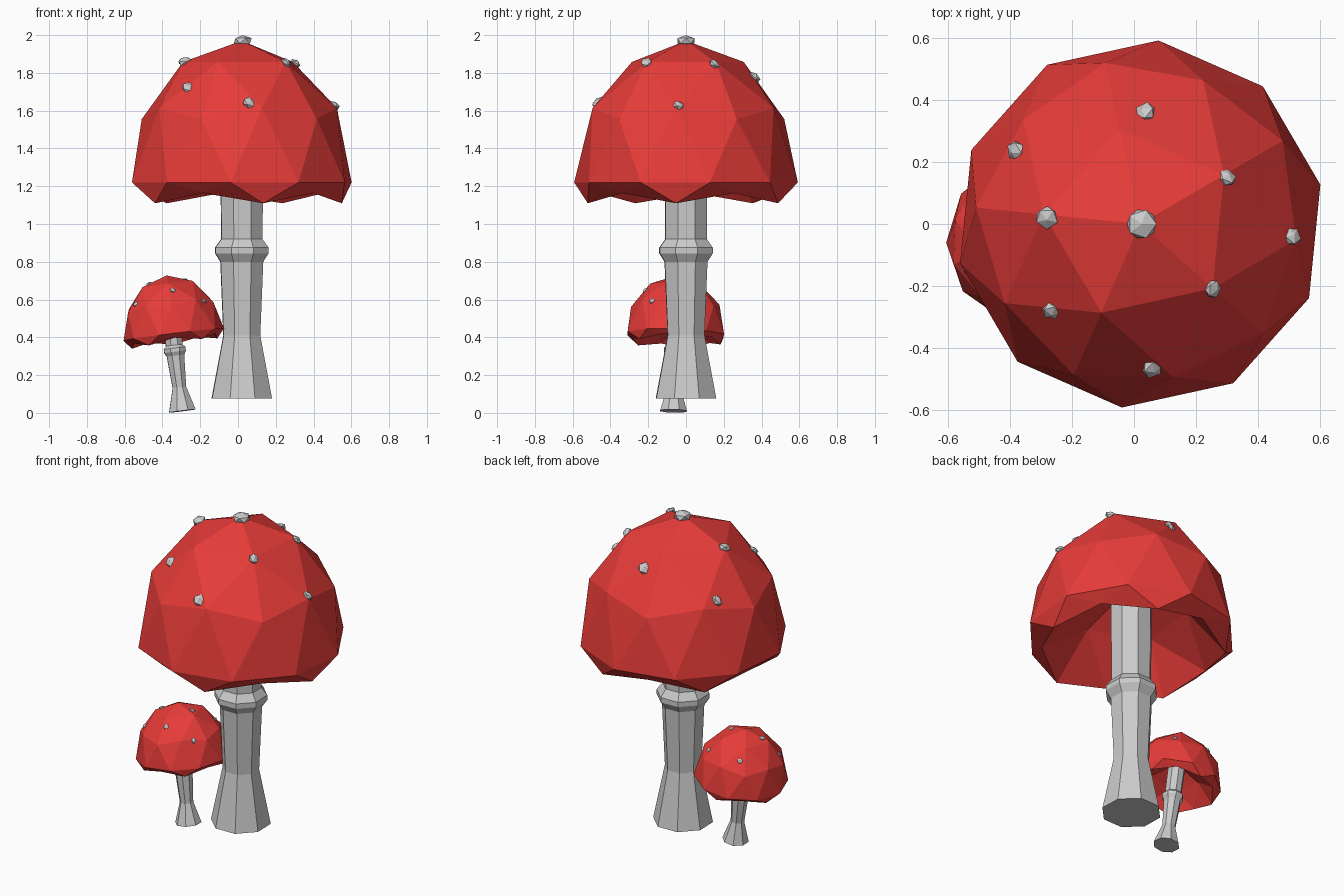
import bpy, bmesh, math
from mathutils import Matrix, Vector
from mathutils.bvhtree import BVHTree

if "Cube" in bpy.data.objects:
    bpy.data.objects.remove(bpy.data.objects["Cube"])

red = bpy.data.materials.new("cap_red")
red.diffuse_color = (0.8, 0.045, 0.04, 1)
red.use_nodes = True
red.node_tree.nodes["Principled BSDF"].inputs["Base Color"].default_value = red.diffuse_color


def finish(bm, name, mat=None):
    bmesh.ops.recalc_face_normals(bm, faces=bm.faces)
    me = bpy.data.meshes.new(name)
    bm.to_mesh(me)
    bm.free()
    ob = bpy.data.objects.new(name, me)
    bpy.context.collection.objects.link(ob)
    if mat:
        me.materials.append(mat)
    return ob


# Cap: icosphere whose underside is pushed up into a hollow; returns its surface for placing spots
def make_cap(name, matrix):
    bm = bmesh.new()
    bmesh.ops.create_icosphere(bm, subdivisions=2, radius=1)
    for v in bm.verts:
        for limit, new_z in ((-0.95, 0.45), (-0.7, 0.21), (-0.49, -0.075), (-0.3, -0.147)):
            if v.co.z < limit:
                v.co.z = new_z
                break
    bm.transform(matrix)
    tree = BVHTree.FromBMesh(bm)
    finish(bm, name, red)
    return tree


# Stem: eight-sided profile of (height, radius) with a collar ring
def make_stem(name, profile, matrix, sides=8):
    bm = bmesh.new()
    rings = []
    for z, r in profile:
        ring = []
        for i in range(sides):
            a = math.radians(24) + math.tau * i / sides
            ring.append(bm.verts.new((r * math.cos(a), r * math.sin(a), z)))
        rings.append(ring)
    for lo, hi in zip(rings, rings[1:]):
        for i in range(sides):
            j = (i + 1) % sides
            bm.faces.new((lo[i], lo[j], hi[j], hi[i]))
    bm.faces.new(rings[0][::-1])
    bm.faces.new(rings[-1])
    bm.transform(matrix)
    finish(bm, name)


# Spots: flattened icosahedra seated on the cap surface
def make_spots(name, tree, spots, flat=0.6):
    bm = bmesh.new()
    for x, y, r in spots:
        hit, normal, _, _ = tree.ray_cast(Vector((x, y, 3)), Vector((0, 0, -1)))
        if hit is None:
            continue
        turn = normal.to_track_quat('Z', 'Y').to_matrix().to_4x4()
        m = Matrix.Translation(hit) @ turn @ Matrix.Diagonal((r, r, r * flat, 1))
        bmesh.ops.create_icosphere(bm, subdivisions=1, radius=1, matrix=m)
    finish(bm, name)


def rot(deg, axis):
    return Matrix.Rotation(math.radians(deg), 4, axis)


# Large mushroom
tree = make_cap("large_cap", Matrix.Translation((0.02, 0, 1.22)) @ rot(-41.7, 'Z')
                @ Matrix.Diagonal((0.595, 0.595, 0.75, 1)))
make_stem("large_stem", [(0.075, 0.172), (0.41, 0.105), (0.80, 0.122), (0.845, 0.152),
                         (0.875, 0.152), (0.92, 0.118), (1.5, 0.122)],
          Matrix.Translation((0.02, 0, 0)))
make_spots("large_spots", tree,
           [(-0.38, 0.235, 0.037), (0.035, 0.36, 0.038), (0.30, 0.15, 0.032),
            (-0.28, 0.02, 0.04), (0.51, -0.04, 0.032), (0.255, -0.21, 0.032),
            (-0.265, -0.28, 0.034), (0.06, -0.465, 0.038)])
top = bmesh.new()
bmesh.ops.create_icosphere(top, subdivisions=1, radius=1,
                           matrix=Matrix.Translation((0.025, 0, 1.97))
                           @ Matrix.Diagonal((0.053, 0.053, 0.03, 1)))
finish(top, "large_top_spot")

# Small leaning mushroom
lean = rot(-1.5, 'X') @ rot(-7, 'Y')
tree = make_cap("small_cap", Matrix.Translation((-0.34, -0.055, 0.415)) @ lean @ rot(-17, 'Z')
                @ Matrix.Diagonal((0.268, 0.268, 0.315, 1)))
make_stem("small_stem", [(0, 0.076), (0.125, 0.039), (0.295, 0.05), (0.315, 0.062),
                         (0.335, 0.062), (0.35, 0.048), (0.53, 0.05)],
          Matrix.Translation((-0.295, -0.067, 0.01)) @ lean)
make_spots("small_spots", tree,
           [(-0.345, -0.215, 0.017), (-0.18, -0.18, 0.017), (-0.28, -0.05, 0.017),
            (-0.47, -0.08, 0.017), (-0.225, 0.095, 0.017), (-0.45, 0.11, 0.017),
            (-0.54, -0.145, 0.017)])
